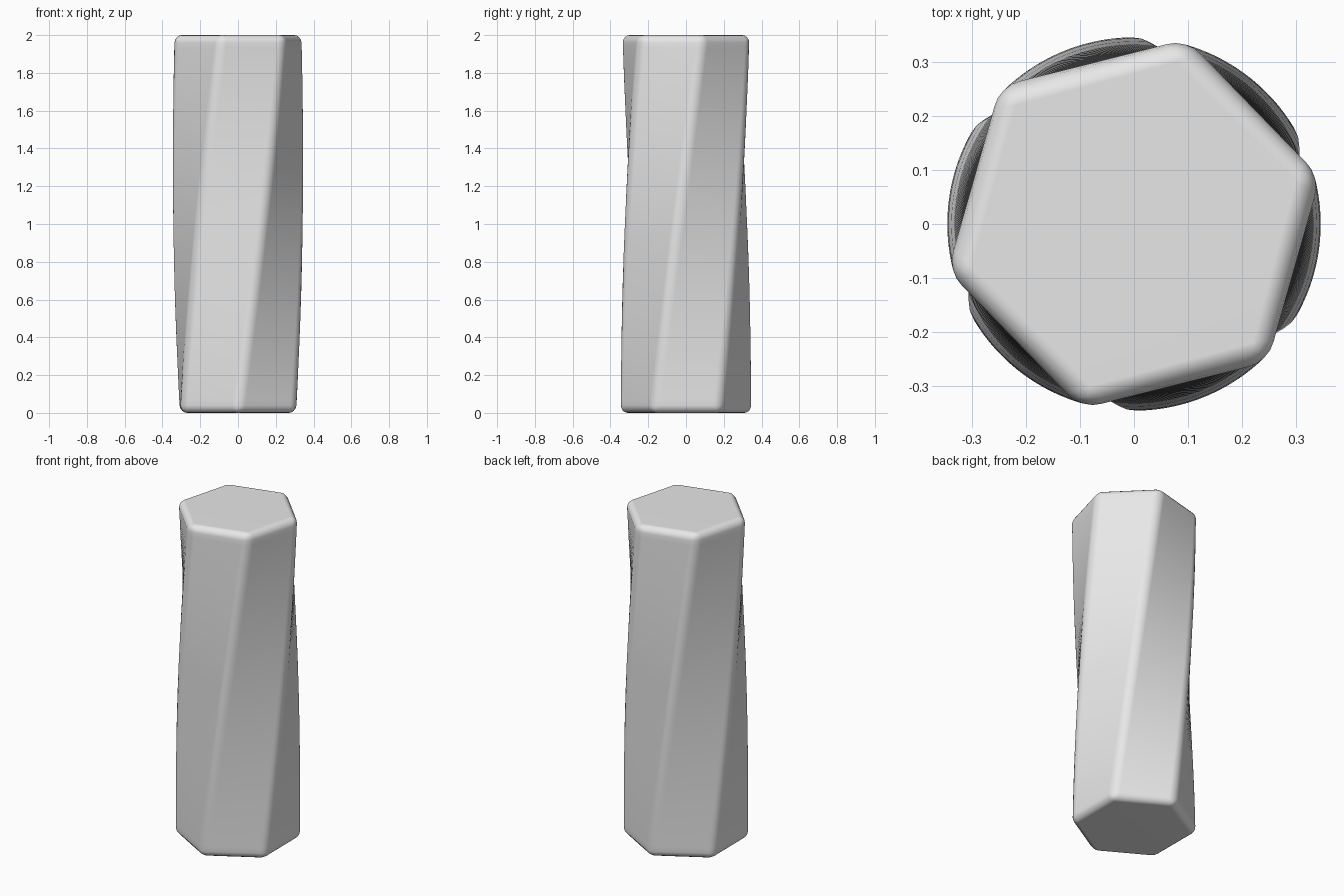
import bpy, bmesh, math
from mathutils import Matrix, Vector

HEIGHT = 2.0
RADIUS = 0.355
ROUNDING = 0.039
TWIST = math.radians(45)
SLICES = 64

cube = bpy.data.objects.get("Cube")
if cube:
    bpy.data.objects.remove(cube, do_unlink=True)

# Light grey material
grey = bpy.data.materials.new("light_grey")
grey.use_nodes = True
colour = (0.8, 0.8, 0.8, 1)
grey.diffuse_color = colour
grey.node_tree.nodes["Principled BSDF"].inputs["Base Color"].default_value = colour

# Hexagonal prism with a corner facing the front at its foot
bm = bmesh.new()
foot = [bm.verts.new((RADIUS * math.cos(a), RADIUS * math.sin(a), 0))
        for a in (math.radians(30 + 60 * i) for i in range(6))]
base = bm.faces.new(foot)
grown = bmesh.ops.extrude_face_region(bm, geom=[base], use_keep_orig=True)
top = [v for v in grown["geom"] if isinstance(v, bmesh.types.BMVert)]
bmesh.ops.translate(bm, verts=top, vec=(0, 0, HEIGHT))
bmesh.ops.recalc_face_normals(bm, faces=bm.faces[:])

# Round every edge
bmesh.ops.bevel(bm, geom=bm.edges[:], offset=ROUNDING, offset_type='OFFSET',
                segments=4, profile=0.5, affect='EDGES')

# Slice the shaft between the rounded ends, then twist it evenly
shaft = HEIGHT - 2 * ROUNDING
for i in range(1, SLICES):
    bmesh.ops.bisect_plane(bm, geom=bm.verts[:] + bm.edges[:] + bm.faces[:],
                           plane_co=Vector((0, 0, ROUNDING + shaft * i / SLICES)),
                           plane_no=Vector((0, 0, 1)))
for v in bm.verts:
    v.co = Matrix.Rotation(TWIST * v.co.z / HEIGHT, 3, 'Z') @ v.co

mesh = bpy.data.meshes.new("twisted_hexagonal_column")
bm.to_mesh(mesh)
bm.free()
mesh.materials.append(grey)
column = bpy.data.objects.new("twisted_hexagonal_column", mesh)
bpy.context.collection.objects.link(column)

# Smooth rounding with flat caps
bpy.ops.object.select_all(action='DESELECT')
column.select_set(True)
bpy.context.view_layer.objects.active = column
bpy.ops.object.shade_smooth_by_angle(angle=math.radians(40))
weighted = column.modifiers.new("flat_caps", 'WEIGHTED_NORMAL')
weighted.keep_sharp = True
